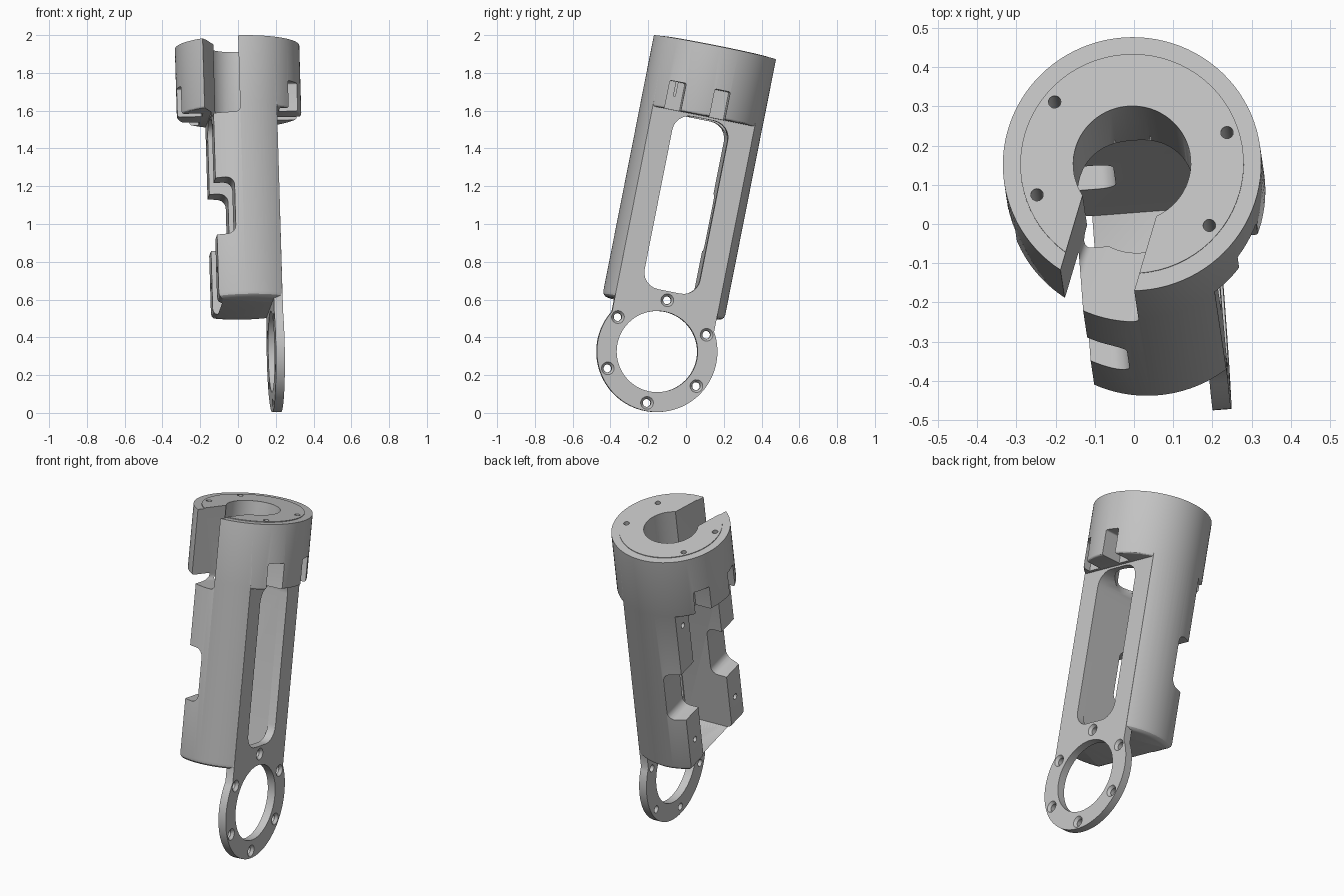
import bpy, bmesh
from math import sin, cos, acos, pi, radians
from mathutils import Matrix

old = bpy.data.objects.get("Cube")
if old:
    bpy.data.objects.remove(old, do_unlink=True)

grey = bpy.data.materials.new("light_grey")
grey.use_nodes = True
grey.diffuse_color = (0.55, 0.55, 0.55, 1)
grey.node_tree.nodes["Principled BSDF"].inputs["Base Color"].default_value = (0.55, 0.55, 0.55, 1)

# Local frame: origin at the middle of the top face, tube running down -z
R = 0.329            # head and tube radius
FLAT_L, FLAT_R = -0.158, 0.18   # side flats of the tube
BOTTOM = -1.41
RING_H, RING_R = -1.645, 0.32
PLATE_Y = 0.276


def arc(cx, cy, r, a0, a1, n):
    return [(cx + r * cos(a0 + (a1 - a0) * i / n), cy + r * sin(a0 + (a1 - a0) * i / n))
            for i in range(n + 1)]


def circle(cx, cy, r, n=48):
    return arc(cx, cy, r, 0, 2 * pi, n)[:-1]


def round_rect(x0, x1, y0, y1, r):
    corners = [(x1 - r, y1 - r), (x0 + r, y1 - r), (x0 + r, y0 + r), (x1 - r, y0 + r)]
    return [p for k, c in enumerate(corners)
            for p in arc(*c, r, k * pi / 2, (k + 1) * pi / 2, 6)]


def prism(name, pts, lo, hi, axis="z", bevel=0.0, top=None):
    """Extrude a closed outline; bevel rounds the low end, top is another outline for the high end."""
    place = {"x": lambda p, t: (t, p[0], p[1]),
             "y": lambda p, t: (p[0], t, p[1]),
             "z": lambda p, t: (p[0], p[1], t)}[axis]
    bm = bmesh.new()
    a = [bm.verts.new(place(p, lo)) for p in pts]
    b = [bm.verts.new(place(p, hi)) for p in top or pts]
    low = bm.faces.new(a)
    bm.faces.new(b[::-1])
    for i in range(len(a)):
        j = (i + 1) % len(a)
        bm.faces.new((a[j], a[i], b[i], b[j]))
    bm.normal_update()
    if bm.calc_volume(signed=True) < 0:
        bmesh.ops.reverse_faces(bm, faces=bm.faces[:])
    if bevel:
        bmesh.ops.bevel(bm, geom=list(low.edges), offset=bevel, segments=3,
                        profile=0.5, affect="EDGES")
    me = bpy.data.meshes.new(name)
    bm.to_mesh(me)
    bm.free()
    ob = bpy.data.objects.new(name, me)
    bpy.context.collection.objects.link(ob)
    return ob


def volume(me):
    bm = bmesh.new()
    bm.from_mesh(me)
    v = bm.calc_volume(signed=True)
    bm.free()
    return v


def combine(target, others, operation):
    """Apply booleans one after another, keeping the first solver with a sound result."""
    low, high = (0.99, 3.0) if operation == "UNION" else (0.4, 1.001)
    for ob in others:
        ob.hide_render = True
        before = volume(target.data)
        for solver in ("MANIFOLD", "EXACT", "FLOAT"):
            mod = target.modifiers.new("bool", "BOOLEAN")
            mod.object, mod.operation, mod.solver = ob, operation, solver
            bpy.context.view_layer.update()
            dg = bpy.context.evaluated_depsgraph_get()
            me = bpy.data.meshes.new_from_object(target.evaluated_get(dg))
            target.modifiers.clear()
            if low < volume(me) / before < high:
                target.data = me
                break
        bpy.data.objects.remove(ob, do_unlink=True)


# Tube with two side flats
a_r, a_l = acos(FLAT_R / R), acos(FLAT_L / R)
section = arc(0, 0, R, a_r, a_l, 24) + arc(0, 0, R, -a_l, -a_r, 24)
holder = prism("tube_holder", section, BOTTOM, -0.2, bevel=0.03)

# Head collar, raised top face, side plate ending in the mounting ring
neck = acos(PLATE_Y / RING_R)
plate = arc(0, RING_H, RING_R, pi - neck, 2 * pi + neck, 60) + [(PLATE_Y, -0.35), (-PLATE_Y, -0.35)]
combine(holder, [
    prism("head_collar", circle(0, 0, R + 0.0005, 96), -0.375, 0, bevel=0.012),
    prism("top_face", circle(0, 0, 0.285, 72), -0.1, 0.004),
    prism("side_plate", plate, 0.134, FLAT_R + 0.001, "x"),
], "UNION")

cutters = [
    # bore, long cavity open to the left and below, window in the plate
    prism("bore", circle(0, 0, 0.15, 64), -0.6, 0.1),
    prism("cavity", round_rect(-0.155, 0.155, -1.7, -0.385, 0.09), -0.5, 0.133, "x"),
    prism("window", round_rect(-0.15, 0.15, -1.32, -0.387, 0.09), 0.05, 0.4, "x"),
    prism("ring_hole", circle(0, RING_H, 0.215, 64), 0, 0.4, "x"),
    # stepped opening through front and back walls
    prism("wall_notch", round_rect(-0.5, -0.06, -1.066, -0.76, 0.045), -0.5, 0.5, "y"),
]

# Slot through the front of the head
slot = prism("head_slot", round_rect(-0.098, 0.098, -0.41, 0.3, 0.025), -0.6, 0, "y")
slot.data.transform(Matrix.Rotation(radians(-20.5), 4, "Z"))
cutters.append(slot)

# Screws and nut pockets in the head
for deg in (14, -43.5, 136.5, 194):
    x, y = 0.255 * cos(radians(deg)), 0.255 * sin(radians(deg))
    cutters.append(prism("head_screw", circle(x, y, 0.016, 16), -0.3, 0.1))
    side = (0.2, 0.5) if x > 0 else (-0.5, -0.2)
    cutters.append(prism("nut_pocket", round_rect(y - 0.042, y + 0.042, -0.5, -0.225, 0.008),
                         *side, "x"))

# Countersunk screw holes around the ring
for k in range(6):
    a = pi / 2 + k * pi / 3
    c = (0.277 * cos(a), RING_H + 0.277 * sin(a))
    cutters.append(prism("ring_screw", circle(*c, 0.021, 20), 0.1, 0.3, "x"))
    cutters.append(prism("countersink", circle(*c, 0.0215, 20), 0.165, 0.185, "x",
                         top=circle(*c, 0.037, 20)))

# Small screw holes in the left flat
for y in (-0.22, 0.22):
    for h in (-0.47, -1.24):
        cutters.append(prism("side_screw", circle(y, h, 0.017, 16), -0.4, -0.06, "x"))

combine(holder, cutters, "DIFFERENCE")

# Lean the holder into place
holder.data.transform(Matrix.Translation((-0.005, 0.153, 1.935))
                      @ Matrix.Rotation(radians(-1.7), 4, "Y")
                      @ Matrix.Rotation(radians(-11.2), 4, "X")
                      @ Matrix.Rotation(radians(4.5), 4, "Z"))
holder.data.materials.clear()
holder.data.materials.append(grey)
for p in holder.data.polygons:
    p.material_index = 0

bpy.ops.object.select_all(action="DESELECT")
holder.select_set(True)
bpy.context.view_layer.objects.active = holder
bpy.ops.object.shade_smooth_by_angle(angle=radians(30))
